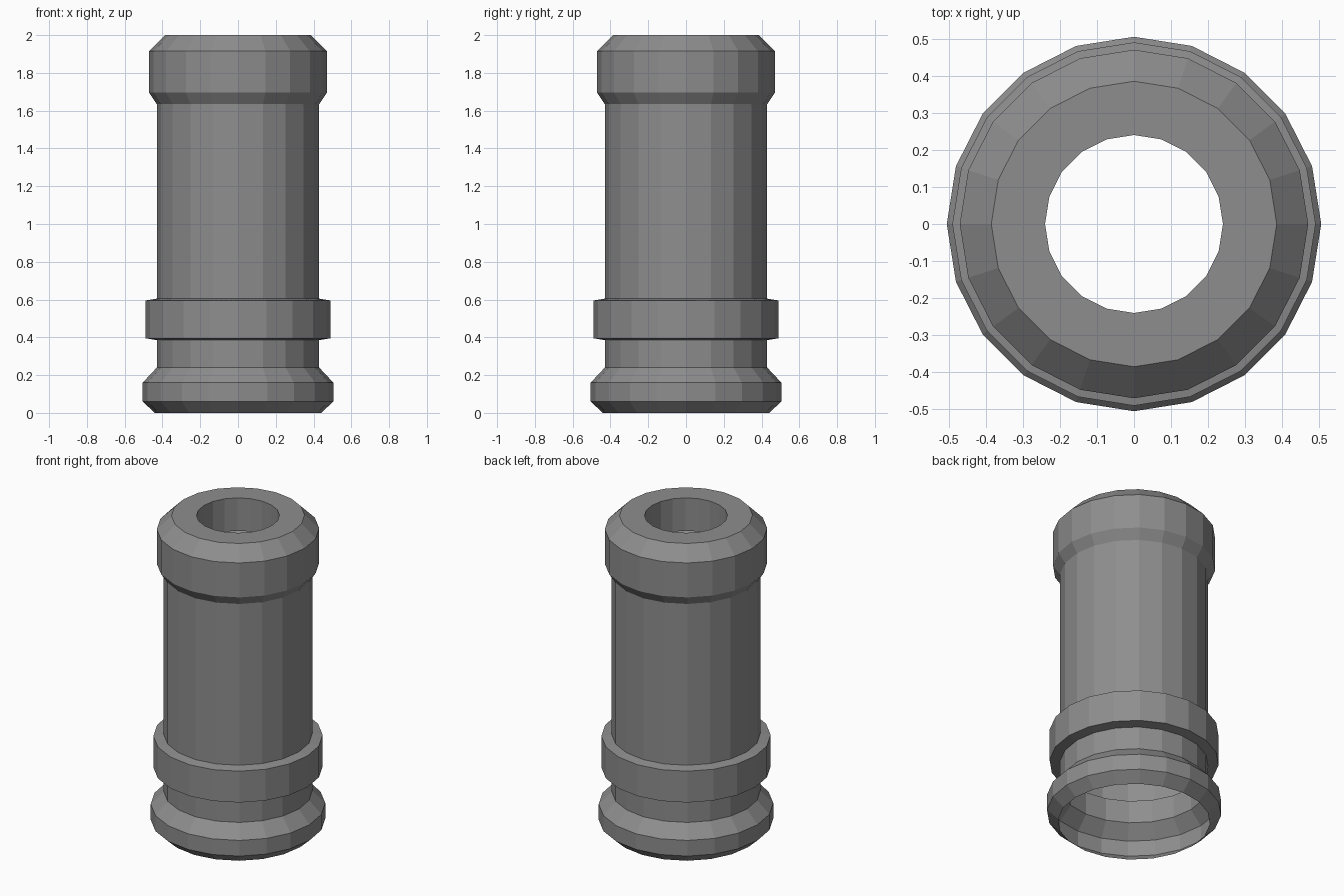
import bpy
import bmesh
from math import tau
from mathutils import Vector

cube = bpy.data.objects.get("Cube")
if cube:
    bpy.data.objects.remove(cube, do_unlink=True)

SIDES = 20

# Single matte grey
grey = bpy.data.materials.new("mid grey")
grey.use_nodes = True
colour = (0.27, 0.27, 0.27, 1)
grey.diffuse_color = colour
grey.node_tree.nodes["Principled BSDF"].inputs["Base Color"].default_value = colour

# Thin-walled sections (radius, height), from the open bottom up to the inner sleeve
sections = [
    [(0.44, 0.0), (0.505, 0.06), (0.505, 0.16), (0.43, 0.24)],   # base flange
    [(0.43, 0.385), (0.49, 0.395)],                              # lower neck and collar
    [(0.49, 0.595), (0.43, 0.605)],                              # collar top
    [(0.43, 1.635), (0.47, 1.695), (0.47, 1.915), (0.385, 2.0)], # barrel and head
    [(0.24, 2.0), (0.24, 1.79)],                                 # mouth and sleeve
]
profile = [point for section in sections for point in section]

# Revolve the profile around the vertical axis
bm = bmesh.new()
verts = [bm.verts.new((r, 0, z)) for r, z in profile]
edges = [bm.edges.new(pair) for pair in zip(verts, verts[1:])]
bmesh.ops.spin(bm, geom=verts + edges, cent=(0, 0, 0), axis=(0, 0, 1),
               angle=tau, steps=SIDES, use_merge=False)
bmesh.ops.remove_doubles(bm, verts=bm.verts, dist=0.0005)

# Face the shell outward, judged by the flat mouth ring pointing up
bmesh.ops.recalc_face_normals(bm, faces=bm.faces)
bm.normal_update()
mouth = max(bm.faces, key=lambda f: f.calc_center_median().z)
if mouth.normal.dot(Vector((0, 0, 1))) < 0:
    bmesh.ops.reverse_faces(bm, faces=bm.faces)

mesh = bpy.data.meshes.new("tube_shell")
bm.to_mesh(mesh)
bm.free()
mesh.materials.append(grey)
shell = bpy.data.objects.new("tube_shell", mesh)
bpy.context.collection.objects.link(shell)
